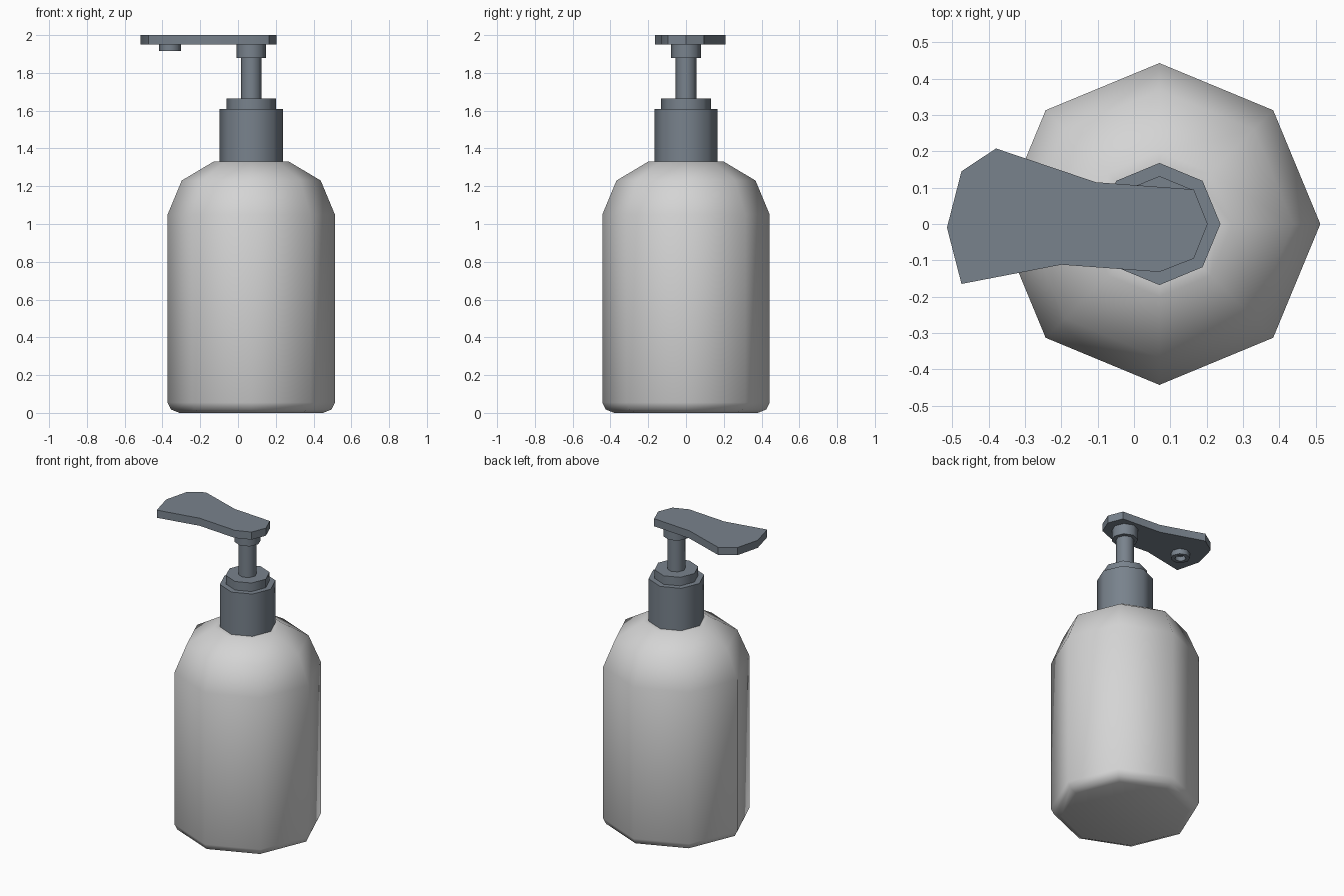
import bpy, bmesh, math

if "Cube" in bpy.data.objects:
    bpy.data.objects.remove(bpy.data.objects["Cube"])

AXIS_X = 0.07   # centre line of the bottle
SIDES = 8


def material(name, rgb):
    m = bpy.data.materials.new(name)
    m.diffuse_color = (*rgb, 1)
    m.use_nodes = True
    m.node_tree.nodes["Principled BSDF"].inputs["Base Color"].default_value = m.diffuse_color
    return m


def finish(name, bm, mat, angle):
    bmesh.ops.recalc_face_normals(bm, faces=bm.faces)
    me = bpy.data.meshes.new(name)
    bm.to_mesh(me)
    bm.free()
    ob = bpy.data.objects.new(name, me)
    bpy.context.collection.objects.link(ob)
    me.materials.append(mat)
    bpy.ops.object.select_all(action='DESELECT')
    ob.select_set(True)
    bpy.context.view_layer.objects.active = ob
    bpy.ops.object.shade_smooth_by_angle(angle=math.radians(angle))
    return ob


def lathe(name, profile, mat, cx=AXIS_X, angle=50):
    """Turn (radius, z) points into an eight-sided capped solid."""
    bm = bmesh.new()
    rings = []
    for r, z in profile:
        rings.append([bm.verts.new((cx + r * math.cos(i * math.tau / SIDES),
                                    r * math.sin(i * math.tau / SIDES), z))
                      for i in range(SIDES)])
    for a, b in zip(rings, rings[1:]):
        for i in range(SIDES):
            j = (i + 1) % SIDES
            bm.faces.new((a[i], a[j], b[j], b[i]))
    bm.faces.new(rings[0])
    bm.faces.new(rings[-1])
    return finish(name, bm, mat, angle)


def plate(name, outline, z0, z1, mat):
    bm = bmesh.new()
    face = bm.faces.new([bm.verts.new((x, y, z0)) for x, y in outline])
    ext = bmesh.ops.extrude_face_region(bm, geom=[face], use_keep_orig=True)
    for v in ext['geom']:
        if isinstance(v, bmesh.types.BMVert):
            v.co.z = z1
    return finish(name, bm, mat, 30)


white = material("bottle light grey", (0.66, 0.66, 0.66))
slate = material("pump slate grey", (0.19, 0.225, 0.265))

# bottle body with rounded foot and shoulder
lathe("bottle", [(0.38, 0), (0.425, 0.018), (0.443, 0.055), (0.443, 1.05),
                 (0.368, 1.23), (0.20, 1.33), (0.16, 1.33)], white)

# screw collar, stepped up to the pump rod and the socket under the head
lathe("pump_collar", [(0.168, 1.325), (0.168, 1.608), (0.132, 1.608),
                      (0.132, 1.664), (0.055, 1.664), (0.055, 1.88),
                      (0.079, 1.88), (0.079, 1.952)], slate)

# flared press head
plate("pump_head", [(-0.515, -0.01), (-0.475, -0.165), (-0.20, -0.112),
                    (0.07, -0.132), (0.165, -0.095), (0.203, 0),
                    (0.165, 0.095), (-0.105, 0.115), (-0.38, 0.208),
                    (-0.475, 0.145)], 1.95, 2.0, slate)

# hollow spout under the head
lathe("spout", [(0.057, 1.952), (0.057, 1.915), (0.033, 1.915),
                (0.033, 1.945)], slate, cx=-0.36)
